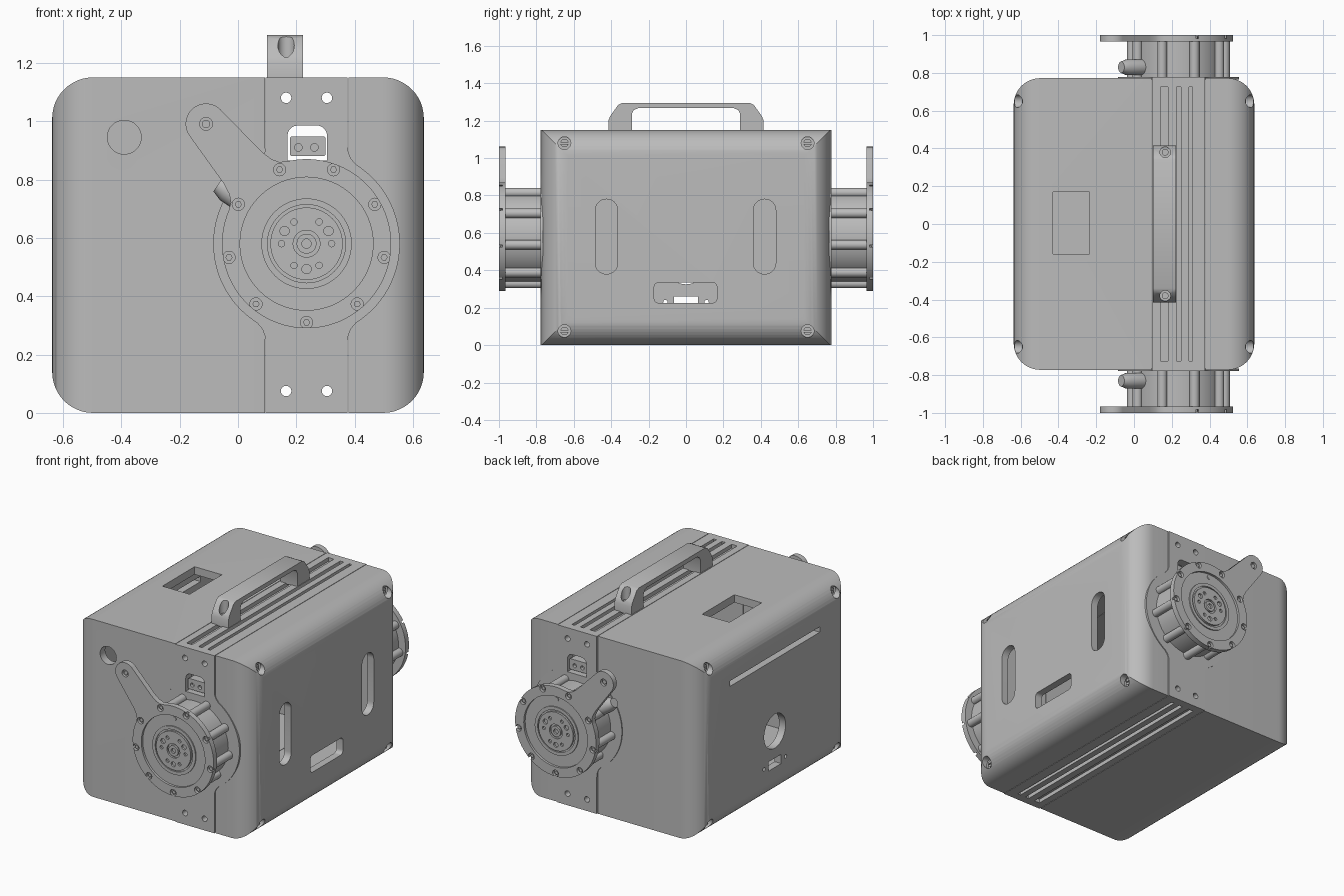
import bpy, bmesh
from math import sin, cos, pi, radians

cube = bpy.data.objects.get("Cube")
if cube:
    bpy.data.objects.remove(cube, do_unlink=True)

grey = bpy.data.materials.new("plain grey")
grey.use_nodes = True
grey.diffuse_color = (0.5, 0.5, 0.5, 1)
grey.node_tree.nodes["Principled BSDF"].inputs["Base Color"].default_value = (0.5, 0.5, 0.5, 1)

CX, CZ = 0.235, 0.58          # wheel centre
W, H, D = 0.637, 1.15, 0.772  # half width, height, half depth
R = 0.14                      # edge rounding


def finish(name, bm):
    bmesh.ops.recalc_face_normals(bm, faces=bm.faces)
    mesh = bpy.data.meshes.new(name)
    bm.to_mesh(mesh)
    bm.free()
    mesh.materials.append(grey)
    obj = bpy.data.objects.new(name, mesh)
    bpy.context.collection.objects.link(obj)
    return obj


def loft(bm, rings):
    rings = [[bm.verts.new(p) for p in ring] for ring in rings]
    for a, b in zip(rings, rings[1:]):
        for i in range(len(a)):
            j = (i + 1) % len(a)
            bm.faces.new((a[i], a[j], b[j], b[i]))
    bm.faces.new(rings[0])
    bm.faces.new(rings[-1])


def prism(name, outlines, a, b, axis="y"):
    """Extrude one or more outlines from a to b along an axis."""
    place = {"x": lambda u, v, t: (t, u, v),
             "y": lambda u, v, t: (u, t, v),
             "z": lambda u, v, t: (u, v, t)}[axis]
    bm = bmesh.new()
    for pts in outlines:
        loft(bm, [[place(u, v, t) for u, v in pts] for t in (a, b)])
    return finish(name, bm)


def arc(u, v, r, a0, a1, n):
    return [(u + r * cos(radians(a0 + (a1 - a0) * i / n)),
             v + r * sin(radians(a0 + (a1 - a0) * i / n))) for i in range(n + 1)]


def circle(u, v, r, n=32):
    return arc(u, v, r, 0, 360, n)[:-1]


def rect(u0, u1, v0, v1, r=0.0):
    if not r:
        return [(u0, v0), (u1, v0), (u1, v1), (u0, v1)]
    return (arc(u1 - r, v1 - r, r, 0, 90, 8) + arc(u0 + r, v1 - r, r, 90, 180, 8)
            + arc(u0 + r, v0 + r, r, 180, 270, 8) + arc(u1 - r, v0 + r, r, 270, 360, 8))


def ring_of(n, radius, r, start, segs=20):
    return [circle(CX + radius * cos(radians(start + 360 * i / n)),
                   CZ + radius * sin(radians(start + 360 * i / n)), r, segs) for i in range(n)]


def cut(obj, *tools):
    bpy.context.view_layer.objects.active = obj
    for tool in tools:
        mod = obj.modifiers.new("cut", "BOOLEAN")
        mod.operation, mod.solver, mod.object = "DIFFERENCE", "EXACT", tool
        bpy.ops.object.modifier_apply(modifier=mod.name)
        bpy.data.objects.remove(tool, do_unlink=True)


corners = [(y, z) for y in (-0.65, 0.65) for z in (0.075, 1.08)]


def shell(name, seam, s):
    """Hollow half of the case with rounded outer edges and corner pockets."""
    sections = [(seam, 0)] + [(s * (W - R + R * sin(t)), R * (1 - cos(t)))
                              for t in [pi / 2 * i / 12 for i in range(13)]]
    bm = bmesh.new()
    loft(bm, [[(x, y, z) for y, z in rect(k - D, D - k, k, H - k)] for x, k in sections])
    obj = finish(name, bm)
    cut(obj, prism("cavity", [rect(-0.72, 0.72, 0.05, 1.1)], seam - s * 0.1, s * 0.59, "x"),
        prism("pockets", [circle(y, z, 0.034) for y, z in corners], s * 0.57, s * 0.7, "x"))
    # slotted screws in the pockets
    prism(name + "_screw_seats", [circle(y, z, 0.04) for y, z in corners], s * 0.54, s * 0.575, "x")
    heads = prism(name + "_screws", [circle(y, z, 0.022) for y, z in corners], s * 0.57, s * 0.592, "x")
    cut(heads, prism("slots", [rect(y - 0.03, y + 0.03, z - 0.004, z + 0.004) for y, z in corners],
                     s * 0.583, s * 0.6, "x"))
    return obj


# Left shell: two upright slots and a low window
left = shell("left_shell", 0.378, 1)
cut(left, prism("slots", [rect(y - 0.06, y + 0.06, 0.38, 0.78, 0.059) for y in (-0.425, 0.42)]
                + [rect(-0.17, 0.165, 0.225, 0.335, 0.025)], 0.5, 0.7, "x"))

# Right shell: top window, front hole, side slit, round port and socket
right = shell("right_shell", 0.092, -1)
cut(right,
    prism("window", [rect(-0.43, -0.235, -0.16, 0.17)], 1.05, 1.2, "z"),
    prism("hole", [circle(-0.39, 0.945, 0.058)], -0.8, -0.7),
    prism("ports", [rect(-0.46, 0.46, 0.9, 0.935), circle(0, 0.435, 0.11, 40),
                    rect(-0.065, 0.065, 0.2, 0.26), circle(-0.11, 0.23, 0.012, 12),
                    circle(0.11, 0.23, 0.012, 12)], -0.7, -0.5, "x"))

# Centre frame with lengthwise grooves on top and bottom
frame = prism("centre_frame", [rect(0.095, 0.375, 0, H)], -D, D)
cut(frame, prism("cavity", [rect(-0.72, 0.72, 0.05, 1.1)], 0, 0.5, "x"),
    prism("grooves", [rect(x0, x1, z0, z1) for x0, x1 in ((0.14, 0.18), (0.225, 0.25), (0.29, 0.31))
                      for z0, z1 in ((-0.05, 0.025), (H - 0.025, H + 0.05))], -0.725, 0.725))
bolts = [circle(x, z, 0.018, 20) for x in (0.165, 0.305) for z in (0.075, 1.08)]
opening = arc(0.27, 0.95, 0.035, 0, 90, 8) + arc(0.205, 0.95, 0.035, 90, 180, 8) + [(0.17, 0.865), (0.305, 0.865)]
cut(frame, prism("through_holes", bolts + [opening], -0.9, 0.9))

# End plate outline: strip with a round bulge
side = ([(0.14, -CZ), (0.14, -0.34), (0.143, -0.315), (0.152, -0.292)]
        + arc(0, 0, 0.32, -58, 58, 28)
        + [(0.152, 0.292), (0.143, 0.315), (0.14, 0.34), (0.14, H - CZ)])
plate_outline = [(CX + u, CZ + v) for u, v in side] + [(CX - u, CZ + v) for u, v in reversed(side)]

# Flange outline: disc with a tapering arm, turned toward the upper right shell
turn = radians(130)
neck = [(0.275, 0.108), (0.3, 0.094), (0.34, 0.085)]
lobe = (arc(0, 0, 0.29, 27, 333, 72) + [(u, -v) for u, v in neck]
        + arc(0.536, 0, 0.07, -85, 85, 18) + neck[::-1])
flange_outline = [(CX + u * cos(turn) - v * sin(turn), CZ + u * sin(turn) + v * cos(turn)) for u, v in lobe]
eye = (CX + 0.536 * cos(turn), CZ + 0.536 * sin(turn))


def wheel(tag, s):
    """Plate, drum, flange and hub on one end; s is the side along y."""
    def part(name, outlines, a, b):
        return prism(tag + "_" + name, outlines, s * a, s * b)

    plate = part("end_plate", [plate_outline], 0.765, 0.778)
    cut(plate, part("holes", bolts + [opening], 0.7, 0.9))
    part("drum", [circle(CX, CZ, 0.24, 64)], 0.77, 0.97)
    part("drum_ribs", ring_of(9, 0.25, 0.026, -90), 0.77, 0.97)

    flange = part("flange", [flange_outline], 0.965, 1.0)
    cut(flange, part("recess", [circle(CX, CZ, 0.228, 64)], 0.985, 1.1),
        part("screw_holes", ring_of(9, 0.27, 0.021, -90) + [circle(*eye, 0.022, 24)], 0.982, 1.1))
    part("flange_screws", ring_of(9, 0.27, 0.012, -90, 6) + [circle(*eye, 0.014, 20)], 0.98, 0.992)
    part("index_pin", [circle(CX, CZ + 0.205, 0.013, 16)], 0.98, 0.99)

    hub = part("hub_ring", [circle(CX, CZ, 0.155, 64)], 0.975, 0.992)
    cut(hub, part("hub_recess", [circle(CX, CZ, 0.134, 64)], 0.98, 1.1))
    face = part("hub_face", [circle(CX, CZ, 0.124, 64)], 0.975, 0.997)
    cut(face, part("hub_holes", ring_of(6, 0.086, 0.011, 0, 12) + ring_of(3, 0.087, 0.016, 30, 16)
                   + [circle(CX, CZ, 0.046)], 0.984, 1.1))
    axle = part("axle", [circle(CX, CZ, 0.034)], 0.98, 0.998)
    cut(axle, part("axle_bore", [circle(CX, CZ, 0.016, 20)], 0.985, 1.1))

    # connector behind the opening
    block = part("connector", [rect(0.178, 0.3, 0.88, 0.948, 0.008)], 0.7, 0.765)
    cut(block, part("pins", [circle(x, 0.91, 0.013, 16) for x in (0.207, 0.262)], 0.745, 0.8))

    # cable outlet poking out beside the drum
    bm = bmesh.new()
    out = radians(146)
    loft(bm, [[(CX + d * cos(out) - u * sin(out), s * (0.83 + v), CZ + d * sin(out) + u * cos(out))
               for u, v in circle(0, 0, r, 24)] for d, r in ((0.2, 0.042), (0.33, 0.042), (0.365, 0.03))])
    finish(tag + "_cable_outlet", bm)


wheel("front", -1)
wheel("back", 1)

# Carry handle with chamfered ends and recessed screws
half = [(0.415, 1.145), (0.415, 1.2), (0.405, 1.225), (0.362, 1.285), (0.34, 1.295)]
inner = [(0.29, 1.145), (0.29, 1.235), (0.28, 1.257), (0.255, 1.267)]
handle = prism("handle", [half + [(-y, z) for y, z in half[::-1]]
                          + [(-y, z) for y, z in inner] + inner[::-1]], 0.1, 0.222, "x")
seats = [circle(0.165, y, 0.028, 24) for y in (-0.38, 0.38)]
cut(handle, prism("screw_seats", seats, 1.2, 1.4, "z"))
prism("handle_screws", [circle(0.165, y, 0.018, 20) for y in (-0.38, 0.38)], 1.19, 1.21, "z")

# Smooth round surfaces, keep crisp edges
bpy.ops.object.select_all(action="DESELECT")
for obj in bpy.context.collection.objects:
    if obj.type == "MESH":
        obj.select_set(True)
        bpy.context.view_layer.objects.active = obj
bpy.ops.object.shade_smooth_by_angle(angle=radians(30))
